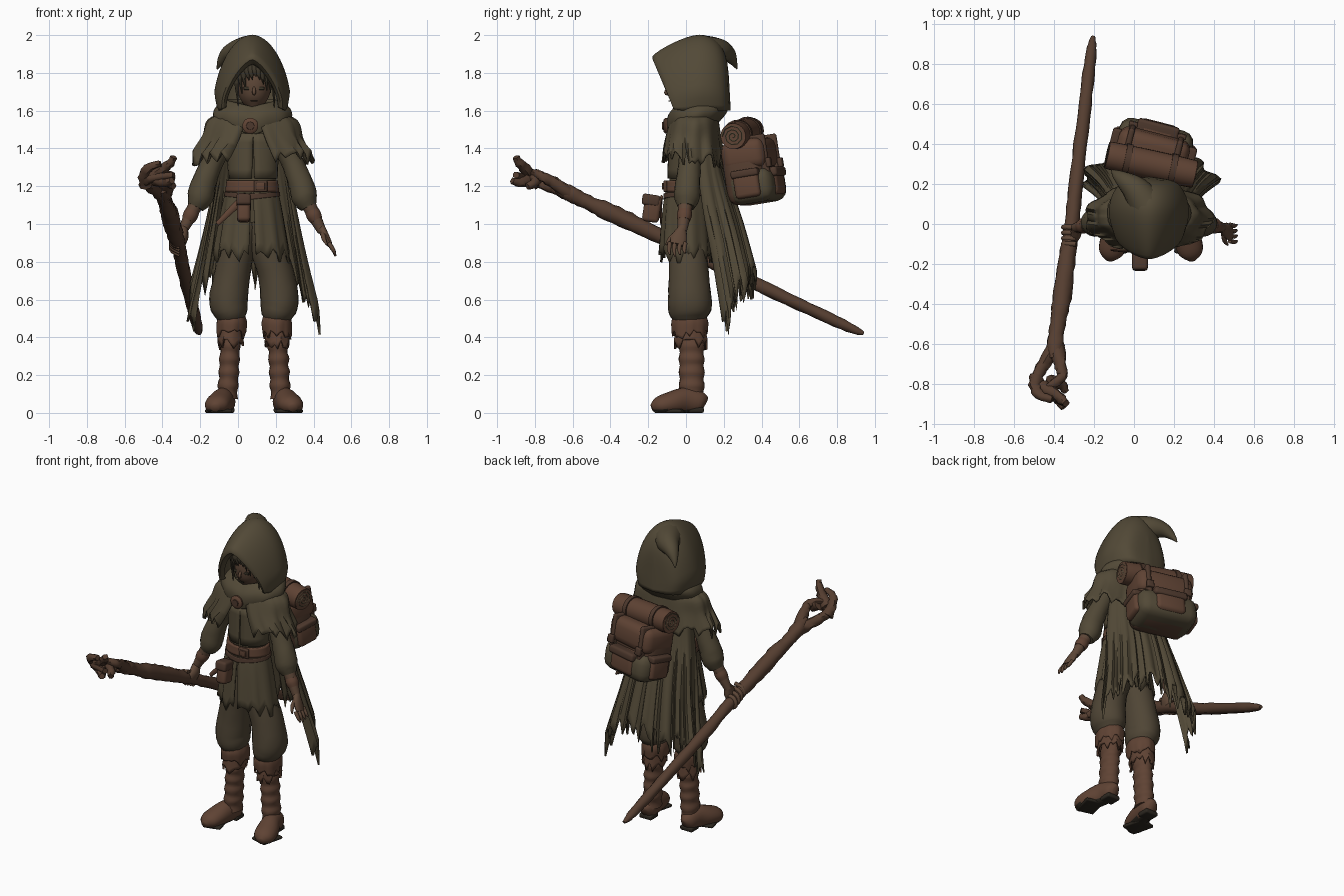
import bpy, bmesh, math, random
from math import sin, cos, pi
from mathutils import Vector, Matrix

random.seed(4)
if "Cube" in bpy.data.objects:
    bpy.data.objects.remove(bpy.data.objects["Cube"])


def material(name, *rgb):
    m = bpy.data.materials.new(name)
    m.use_nodes = True
    m.diffuse_color = (*rgb, 1)
    m.node_tree.nodes["Principled BSDF"].inputs["Base Color"].default_value = (*rgb, 1)
    return m


CLOTH = material("olive cloth", .085, .067, .038)
TROUSER = material("trouser cloth", .079, .06, .036)
LEATHER = material("brown leather", .115, .056, .034)
STRAP = material("dark leather", .075, .04, .026)
SKIN = material("skin", .11, .062, .038)
HAIR = material("dark hair", .045, .036, .022)
WOOD = material("wood", .09, .047, .029)
SOLE = material("sole", .025, .02, .014)
MID = .075  # middle of the body in x


def finish(name, bm, mat, thick=0, base=None):
    bmesh.ops.remove_doubles(bm, verts=bm.verts, dist=.0002)
    bmesh.ops.recalc_face_normals(bm, faces=bm.faces)
    mesh = bpy.data.meshes.new(name)
    bm.to_mesh(mesh)
    bm.free()
    mesh.materials.append(mat)
    mesh.polygons.foreach_set("use_smooth", [True] * len(mesh.polygons))
    mesh.set_sharp_from_angle(angle=math.radians(50))
    if base:  # second colour on the underside
        mesh.materials.append(base)
        for f in mesh.polygons:
            f.material_index = int(f.center.z < .015)
    ob = bpy.data.objects.new(name, mesh)
    bpy.context.scene.collection.objects.link(ob)
    if thick:
        mod = ob.modifiers.new("thickness", 'SOLIDIFY')
        mod.thickness, mod.offset = thick, 0
    return ob


def smooth(rows, steps=4):
    """Catmull-Rom through rows of numbers."""
    out = []
    last = len(rows) - 1
    for i in range(last):
        a, b, c, d = (rows[min(max(k, 0), last)] for k in range(i - 1, i + 3))
        for s in range(steps):
            t = s / steps
            out.append([q + t * (r - p) / 2 + t * t * (p - 2.5 * q + 2 * r - w / 2)
                        + t ** 3 * (1.5 * (q - r) + (w - p) / 2)
                        for p, q, r, w in zip(a, b, c, d)])
    return out + [list(rows[-1])]


def grid(name, rows, mat, thick=0, caps=False, loop=False, base=None):
    bm = bmesh.new()
    vs = [[bm.verts.new(p) for p in row] for row in rows]
    n = len(vs[0])
    for lo, hi in zip(vs, vs[1:]):
        for i in range(n if loop else n - 1):
            k = (i + 1) % n
            bm.faces.new((lo[i], lo[k], hi[k], hi[i]))
    if caps:
        bm.faces.new(vs[0])
        bm.faces.new(vs[-1])
    return finish(name, bm, mat, thick, base)


def sweep(name, stations, mat, sides=12, rough=0, steps=4, base=None):
    """Tube through (x, y, z, radius[, second radius])."""
    st = smooth([(*s, s[3]) if len(s) == 4 else s for s in stations], steps)
    pos = [Vector(s[:3]) for s in st]
    rows, side = [], None
    for i, s in enumerate(st):
        t = (pos[min(i + 1, len(st) - 1)] - pos[max(i - 1, 0)]).normalized()
        if side is None:
            side = Vector((0, 1, 0)) if abs(t.x) > .9 else Vector((1, 0, 0))
        side = (side - t * side.dot(t)).normalized()
        up = t.cross(side)
        row = []
        for k in range(sides):
            a = 2 * pi * k / sides
            f = 1 + rough * random.uniform(-1, 1)
            p = pos[i] + side * (s[3] * f * cos(a)) + up * (s[4] * f * sin(a))
            row.append((p.x, p.y, max(p.z, 0)))
        rows.append(row)
    return grid(name, rows, mat, caps=True, loop=True, base=base)


def cloth(name, rows, mat, half=pi, gap=0, cols=48, tear=0, ripple=0, folds=9, dip=0, thick=.012):
    """Hanging sheet round the body; angle 0 is the back, the hem is torn."""
    tooth = [random.random() ** 1.5 for _ in range(cols)]
    tooth.append(tooth[0])
    rows = smooth(rows)
    pts = []
    for j, (cx, cy, z, rx, ry) in enumerate(rows):
        v = j / (len(rows) - 1)
        row = []
        for i in range(cols + 1):
            a = (half - gap * v) * (2 * i / cols - 1)
            k = 1 + ripple * v * sin(folds * a)
            row.append((cx + k * rx * sin(a), cy + k * ry * cos(a),
                        z - tear * tooth[i] * v * v - dip * (.5 + .5 * v) * (abs(a) / pi) ** 3))
        pts.append(row)
    return grid(name, pts, mat, thick)


def box(name, place, size, mat, bevel=.01):
    bm = bmesh.new()
    bmesh.ops.create_cube(bm, size=1)
    bmesh.ops.scale(bm, vec=size, verts=bm.verts)
    bmesh.ops.bevel(bm, geom=bm.edges[:], offset=bevel, segments=3, profile=.5, affect='EDGES')
    bm.transform(place)
    return finish(name, bm, mat)


at = Matrix.Translation

# Hood: arches (top y, top z, bottom y, half width, bottom z, roundness, tuck at the hem)
arches = [(-.13, 1.85, -.04, .145, 1.62, 1.5, .02), (-.17, 1.885, -.06, .165, 1.61, 1.5, .04),
          (-.06, 1.955, 0, .19, 1.6, 1.75, .1), (.07, 1.995, .07, .202, 1.6, 1.87, .14),
          (.16, 1.96, .15, .18, 1.6, 1.95, .14), (.205, 1.88, .21, .125, 1.6, 2, .14), (.22, 1.78, .23, 0, 1.6, 2, .14)]
hood = []
for yt, zt, yb, w, zb, q, tuck in smooth(arches):
    row = []
    for i in range(33):
        c = cos(pi * i / 32)
        f = max(0, 1 - abs(c) ** q) ** (1 / q)
        row.append((MID + w * c * (1 - tuck + tuck * min(1, f * 4)), yb + (yt - yb) * f, zb + (zt - zb) * f))
    hood.append(row)
grid("hood", hood, CLOTH, .014)
sweep("hood_tip", [(.06, .1, 1.91, .09), (.01, .17, 1.915, .07), (-.05, .22, 1.9, .045),
                   (-.09, .25, 1.86, .022), (-.11, .27, 1.82, .003)], CLOTH)

# Head, face and hair
sweep("head", [(.085, -.03, 1.605, .02), (.085, -.015, 1.65, .066, .075), (.085, 0, 1.73, .095, .1),
               (.085, .01, 1.82, .088, .09), (.085, .01, 1.87, .04)], SKIN, 20)
sweep("neck", [(.08, .01, 1.48, .06), (.08, .01, 1.66, .042)], SKIN)
sweep("nose", [(.085, -.09, 1.73, .006), (.085, -.106, 1.695, .01), (.085, -.09, 1.685, .004)], SKIN, 8)
box("mouth", at((.085, -.089, 1.652)), (.035, .008, .005), HAIR, .001)
for s in (-1, 1):
    box("eye", at((.085 + s * .04, -.09, 1.718)), (.03, .009, .016), HAIR, .003)
for i in range(11):
    u = i / 5 - 1
    x, end = .085 + .095 * u, 1.79 - .15 * u * u - .03 * random.random()
    y = -.11 + .06 * u * u
    sweep("hair_lock", [(.085 + .05 * u, y + .05, 1.87, .02, .01), (x, y, 1.82, .018, .012),
                        (x + .012, y - .002, end, .002)], HAIR, 6)

# Cowl, shoulder mantle and long cape
cloth("cowl", [(MID, .07, 1.655, .13, .12), (MID, .065, 1.62, .185, .15), (MID, .055, 1.585, .2, .145),
               (MID, .045, 1.55, .185, .125)], CLOTH, dip=.08, ripple=.02, thick=.02)
cloth("mantle", [(MID, .05, 1.585, .14, .11), (MID, .045, 1.55, .235, .122), (MID, .035, 1.47, .262, .145),
                 (MID, .03, 1.39, .315, .165)], CLOTH, gap=.42, tear=.1, ripple=.04, cols=56)
cloth("long_cape", [(MID, .06, 1.55, .16, .09), (MID, .09, 1.3, .21, .11), (MID, .15, 1.03, .27, .14),
                    (MID, .2, .78, .335, .16)], CLOTH, half=1.6, tear=.18, ripple=.08, folds=10, dip=2.1, cols=72)
sweep("brooch", [(.065, -.08, 1.52, .038), (.065, -.11, 1.52, .042), (.065, -.12, 1.52, .03)], LEATHER, 20, steps=1)
sweep("brooch_boss", [(.065, -.11, 1.52, .024), (.065, -.126, 1.52, .02)], STRAP, 16, steps=1)

# Tunic, skirt and belt
sweep("tunic", [(MID, .02, 1.55, .12, .07), (MID, .01, 1.45, .145, .088), (MID, .005, 1.32, .132, .09),
                (MID, 0, 1.18, .12, .09)], CLOTH, 24)
cloth("vest", [(.08, 0, 1.48, .138, .09), (.08, 0, 1.24, .128, .097)], CLOTH, gap=.05, cols=24, thick=.004)
cloth("skirt", [(MID, 0, 1.22, .122, .092), (MID, 0, 1.1, .15, .115), (MID, 0, .87, .192, .135)],
      CLOTH, gap=.1, tear=.08, ripple=.05, folds=11)
cloth("belt", [(MID, 0, 1.23, .128, .102), (MID, 0, 1.17, .135, .107)], LEATHER, thick=.016)
cloth("lower_belt", [(MID, 0, 1.17, .14, .112), (MID, 0, 1.15, .143, .115)], STRAP, dip=.02)
box("buckle", at((.12, -.11, 1.2)), (.07, .02, .06), STRAP, .006)
box("buckle_plate", at((.12, -.12, 1.2)), (.045, .014, .036), LEATHER, .004)
sweep("belt_tail", [(.03, -.13, 1.14, .02, .008), (-.03, -.135, 1.08, .018, .008), (-.11, -.13, 1, .012, .006)], LEATHER, 8)
tip = at((.03, -.18, 1.08)) @ Matrix.Rotation(-.15, 4, 'X')
box("pouch", tip, (.07, .09, .14), LEATHER, .02)
box("pouch_flap", tip @ at((0, -.012, .045)), (.078, .095, .06), STRAP, .015)

# Arms, mirrored about the body
for s in (-1, 1):
    def arm(*st):
        return [(MID + s * (p[0] - MID), *p[1:]) for p in st]
    sweep("sleeve", arm((.19, .02, 1.5, .06), (.28, .02, 1.34, .058), (.33, .01, 1.22, .066),
                        (.352, .005, 1.14, .068), (.375, 0, 1.09, .045)), CLOTH, 16, rough=.03)
    sweep("forearm", arm((.36, 0, 1.13, .04), (.405, -.01, 1.04, .034), (.445, -.02, .96, .024)), SKIN)
    sweep("wrist_wrap", arm((.39, -.006, 1.07, .037), (.402, -.009, 1.045, .04), (.415, -.012, 1.02, .034)), LEATHER)
    if s > 0:
        sweep("left_palm", arm((.44, -.02, .98, .022), (.465, -.035, .93, .02, .043), (.487, -.045, .89, .014, .04)), SKIN)
        for i in range(4):
            y = -.085 + .027 * i
            sweep("left_finger", [(.48, y, .9, .012), (.503, y - .005, .865, .011), (.516, y, .83 + .008 * abs(i - 1), .005)], SKIN, 8)
        sweep("left_thumb", [(.45, -.05, .95, .014), (.455, -.085, .92, .012), (.47, -.105, .89, .005)], SKIN, 8)
    else:
        sweep("right_palm", arm((.44, -.02, .98, .024), (.44, -.04, .935, .028, .045), (.45, -.055, .9, .025, .045)), SKIN)
        for i in range(4):
            y = -.1 + .028 * i
            z = .87 - .49 * y
            sweep("right_finger", [(-.29, y, z + .045, .012), (-.34, y, z + .03, .013), (-.352, y, z - .015, .012),
                                   (-.31, y, z - .046, .007)], SKIN, 8)

# Legs and boots
for s in (-1, 1):
    x = .085 + s * .135
    sweep("trouser_leg", [(MID + s * .05, .01, 1.02, .09, .09), (MID + s * .08, .01, .88, .095, .1),
                          (x - s * .02, .015, .74, .095, .105), (x, .02, .6, .102, .115),
                          (x - s * .01, .02, .53, .09, .11), (x - s * .015, .025, .48, .06, .075)], TROUSER, 20, rough=.015)
    cloth("boot_cuff", [(x - s * .016, .02, .51, .066, .082), (x - s * .016, .02, .48, .074, .092),
                        (x - s * .014, .02, .44, .07, .088)], LEATHER, tear=.05, ripple=.06, cols=28)
    cloth("torn_wrapping", [(x - s * .01, .025, .44, .056, .076), (x - s * .01, .025, .39, .063, .083)],
          LEATHER, tear=.06, ripple=.06, cols=24)
    sweep("boot_shaft", [(x - s * (.014 - .0018 * i), .03, .46 - .035 * i, .049 + .007 * (i % 2), .062 + .007 * (i % 2))
                         for i in range(12)], LEATHER, 16, steps=3, rough=.02)
    sweep("boot_foot", [(x + s * .008, .1, .045, .02, .035), (x + s * .012, .075, .055, .048, .058),
                        (x + s * .025, 0, .065, .056, .07), (x + s * .05, -.08, .052, .068, .06),
                        (x + s * .066, -.145, .038, .06, .046), (x + s * .072, -.18, .025, .02)],
          LEATHER, 18, base=SOLE)
    box("boot_sole", at((x + s * .053, -.085, .01)) @ Matrix.Rotation(-s * .25, 4, 'Z'), (.115, .15, .02), SOLE, .009)
    box("boot_heel", at((x + s * .014, .055, .015)), (.09, .08, .03), SOLE, .01)

# Backpack, in its own turned frame: +y points away from the body
pack = at((.085, .338, 1.275)) @ Matrix.Rotation(-.25, 4, 'Z') @ Matrix.Rotation(.16, 4, 'X')
box("pack_body", pack, (.36, .22, .34), WOOD, .06)
box("pack_lower", pack @ at((0, .03, -.08)), (.38, .24, .18), CLOTH, .06)
box("pack_flap", pack @ at((0, .015, .09)), (.365, .235, .165), LEATHER, .05)
box("pack_front_pocket", pack @ at((0, .12, -.07)), (.2, .085, .15), LEATHER, .03)
box("pack_pocket_flap", pack @ at((0, .127, -.02)), (.215, .09, .05), STRAP, .015)
for s in (-1, 1):
    box("pack_side_pocket", pack @ at((s * .18, .02, -.07)), (.06, .14, .14), LEATHER, .022)
    box("pack_side_flap", pack @ at((s * .185, .02, -.01)), (.065, .15, .04), STRAP, .012)
    box("pack_strap", pack @ at((s * .125, .062, .05)), (.03, .16, .27), STRAP, .012)
    box("pack_buckle", pack @ at((s * .125, .142, .03)), (.045, .025, .05), STRAP, .007)

# Bedroll with bands and a spiral on each end
a, b = Vector((-.13, .345, 1.495)), Vector((.3, .25, 1.465))
axis = (b - a).normalized()
out = axis.cross(Vector((0, 0, 1))).normalized()
up = out.cross(axis)
sweep("bedroll", [(*a.lerp(b, t), r) for t, r in ((0, .062), (.03, .07), (.5, .073), (.97, .07), (1, .062))], LEATHER, 24)
for t in (.22, .75):
    sweep("bedroll_band", [(*a.lerp(b, t + d), .079) for d in (-.035, .035)], STRAP, 24, steps=1)
for end in (a, b):
    path = []
    for i in range(26):
        w = i * .7
        path.append((*(end + (out * cos(w) + up * sin(w)) * (.06 - .0022 * i)), .008))
    sweep("bedroll_spiral", path, CLOTH, 6, steps=1)

# Staff and its clawed root head
sweep("staff", [(-.205, .94, .42, .01), (-.215, .86, .455, .026), (-.245, .6, .575, .033), (-.29, .2, .765, .036),
                (-.312, 0, .87, .036), (-.34, -.2, .965, .044), (-.365, -.4, 1.06, .047), (-.385, -.52, 1.115, .038),
                (-.395, -.62, 1.165, .044), (-.4, -.68, 1.19, .03)], WOOD, 12, rough=.09, steps=6)
claws = [[(-.39, -.6, 1.15), (-.45, -.7, 1.19), (-.49, -.78, 1.22), (-.46, -.84, 1.24), (-.34, -.9, 1.26)],
         [(-.39, -.6, 1.15), (-.37, -.7, 1.22), (-.36, -.76, 1.25), (-.4, -.8, 1.27), (-.46, -.84, 1.26)],
         [(-.46, -.82, 1.24), (-.4, -.85, 1.29), (-.36, -.88, 1.32), (-.34, -.9, 1.355)],
         [(-.44, -.82, 1.24), (-.38, -.88, 1.22), (-.35, -.92, 1.23)],
         [(-.49, -.77, 1.21), (-.495, -.82, 1.26), (-.47, -.86, 1.3), (-.41, -.88, 1.32)],
         [(-.42, -.79, 1.26), (-.37, -.8, 1.22), (-.34, -.84, 1.2)]]
for path in claws:
    n = len(path)
    sweep("staff_claw", [(*p, .037 - .02 * i / (n - 1)) for i, p in enumerate(path)], WOOD, 8, rough=.15)
